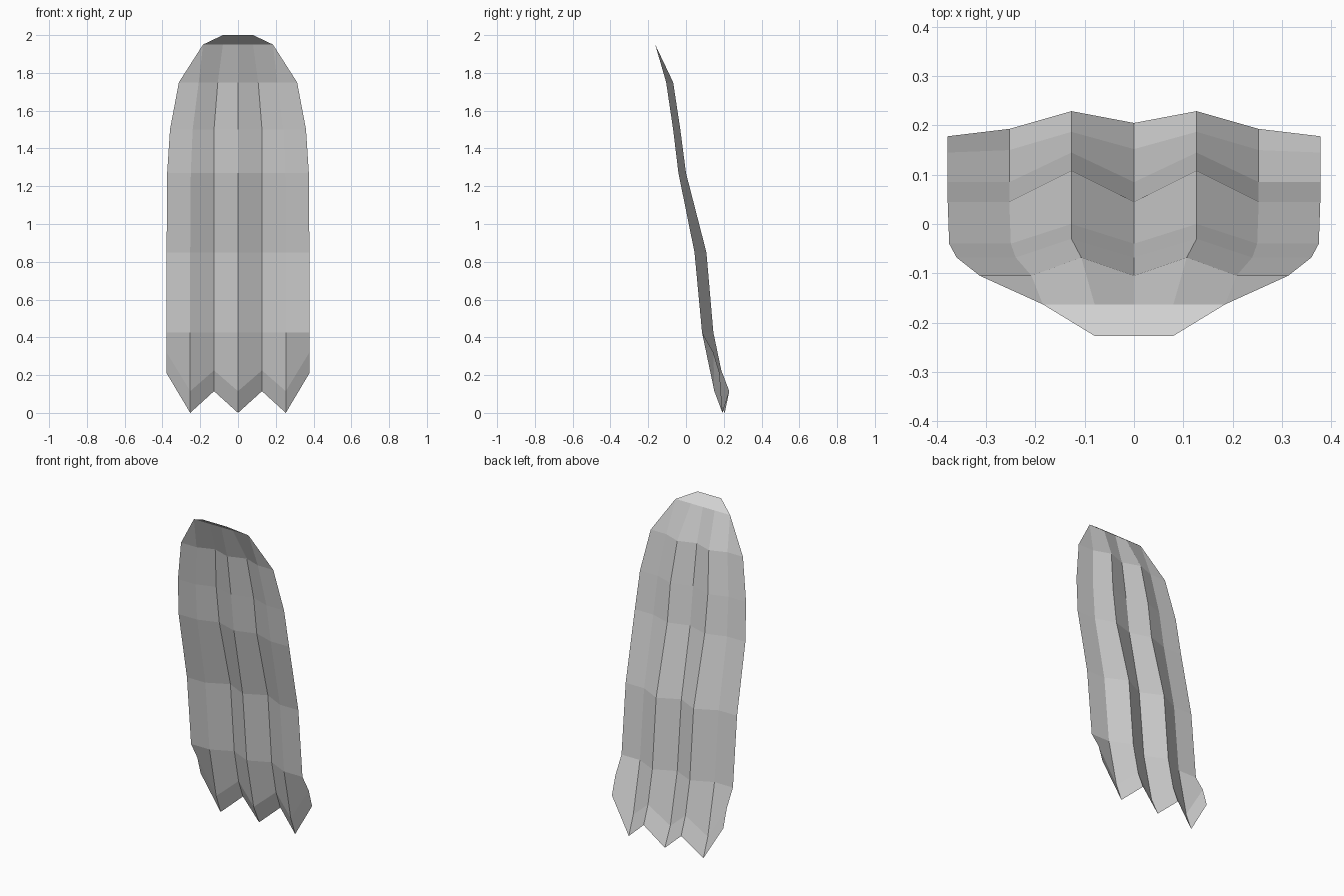
import bpy
import bmesh

cube = bpy.data.objects.get("Cube")
if cube:
    bpy.data.objects.remove(cube, do_unlink=True)

# One plain grey cloth colour
grey = bpy.data.materials.new("grey_cloth")
grey.use_nodes = True
colour = (0.65, 0.65, 0.65, 1.0)
grey.diffuse_color = colour
grey.node_tree.nodes["Principled BSDF"].inputs["Base Color"].default_value = colour

# Straight rows, top to bottom: x of the four half columns, y of the panel, pleat depth, z
FULL = (0, 0.127, 0.253, 0.378)
straight_rows = [
    ((0, 0.08, 0.08, 0.08), -0.227, 0.0, 2.0),
    ((0, 0.08, 0.185, 0.185), -0.163, 0.0, 1.95),
    ((0, 0.107, 0.208, 0.313), -0.105, 0.037, 1.75),
    ((0, 0.127, 0.24, 0.36), -0.068, 0.038, 1.5),
    ((0, 0.127, 0.25, 0.375), -0.04, 0.04, 1.27),
    (FULL, 0.045, 0.063, 0.85),
    (FULL, 0.085, 0.06, 0.425),
]
rows = [[(x, y + (pleat if i == 1 else 0), z) for i, x in enumerate(xs)]
        for xs, y, pleat, z in straight_rows]

# Zigzag hem: (y, z) of each half column
for hem in (((0.152, 0.115), (0.187, 0.225), (0.15, 0.115), (0.145, 0.32)),
            ((0.205, 0.0), (0.229, 0.115), (0.193, 0.0), (0.178, 0.21))):
    rows.append([(x, y, z) for x, (y, z) in zip(FULL, hem)])

# Half of the pleated sheet; coincident points are shared
bm = bmesh.new()
cache = {}


def vert(co):
    if co not in cache:
        cache[co] = bm.verts.new(co)
    return cache[co]


for upper, lower in zip(rows, rows[1:]):
    for i in range(3):
        corners = [upper[i], upper[i + 1], lower[i + 1], lower[i]]
        unique = list(dict.fromkeys(corners))
        if len(unique) > 2:
            bm.faces.new([vert(c) for c in unique])

mesh = bpy.data.meshes.new("pleated_cape")
bm.to_mesh(mesh)
bm.free()
mesh.materials.append(grey)
cape = bpy.data.objects.new("pleated_cape", mesh)
bpy.context.collection.objects.link(cape)

# Mirror to the other side
mirror = cape.modifiers.new("mirror", 'MIRROR')
mirror.use_axis = (True, False, False)
mirror.use_clip = True
mirror.merge_threshold = 0.001
